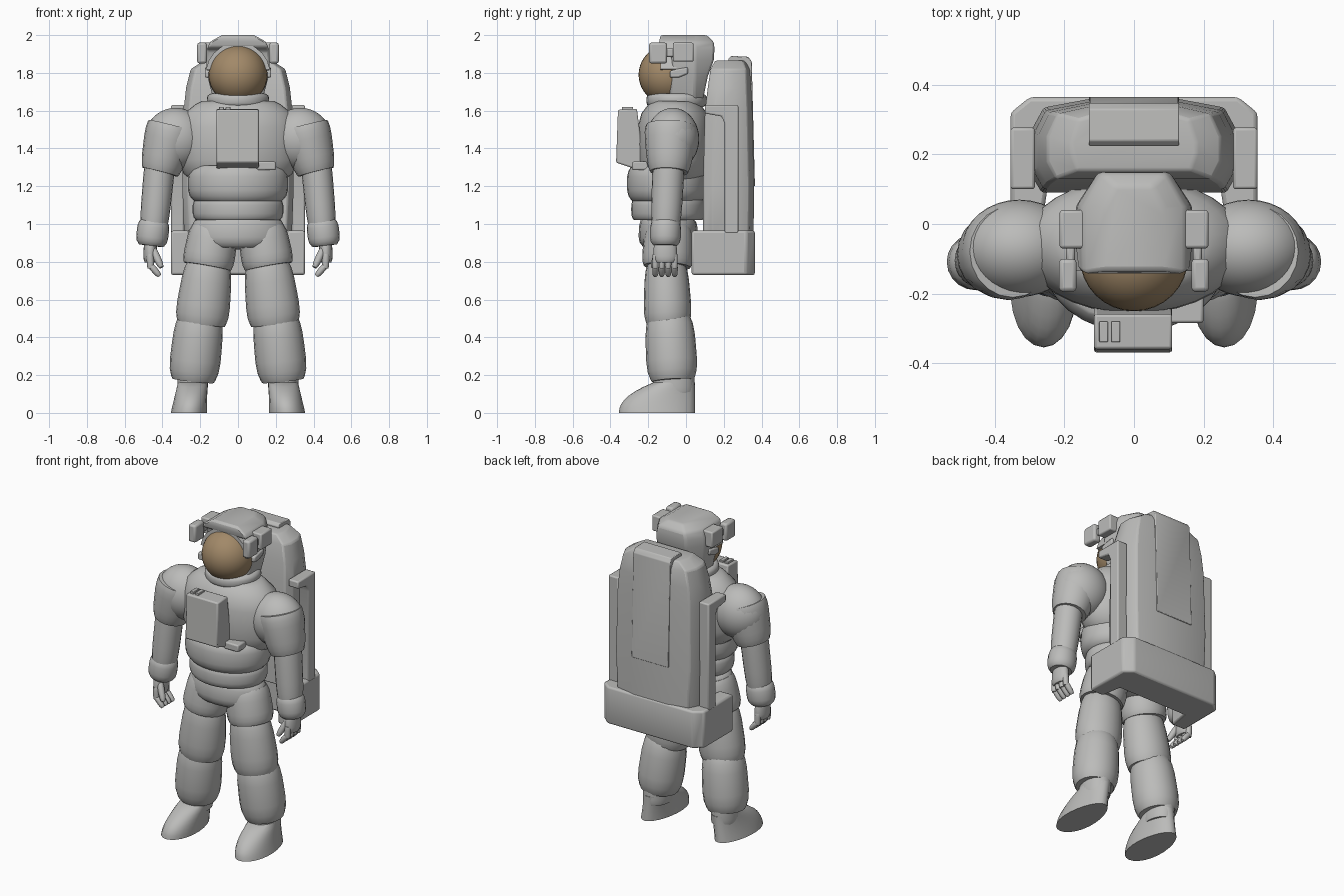
import bpy, bmesh, math
from mathutils import Vector

cube = bpy.data.objects.get("Cube")
if cube:
    bpy.data.objects.remove(cube)


def material(name, rgb):
    m = bpy.data.materials.new(name)
    m.use_nodes = True
    m.diffuse_color = (*rgb, 1)
    m.node_tree.nodes["Principled BSDF"].inputs["Base Color"].default_value = (*rgb, 1)
    return m


suit_grey = material("suit_grey", (.5, .5, .49))
visor_gold = material("visor_gold", (.36, .25, .14))
parts = []


def finish(name, bm, colour=suit_grey, bevel=0):
    bmesh.ops.recalc_face_normals(bm, faces=bm.faces)
    mesh = bpy.data.meshes.new(name)
    bm.to_mesh(mesh)
    bm.free()
    mesh.materials.append(colour)
    ob = bpy.data.objects.new(name, mesh)
    bpy.context.collection.objects.link(ob)
    if bevel:
        modifier = ob.modifiers.new("Bevel", 'BEVEL')
        modifier.width, modifier.segments = bevel, 2
        modifier.limit_method = 'ANGLE'
    parts.append(ob)


def loft(name, rings, bevel=0, side=1):
    """Skin a list of closed rings and cap both ends."""
    bm = bmesh.new()
    loops = [[bm.verts.new((p[0] * side, p[1], p[2])) for p in ring] for ring in rings]
    count = len(loops[0])
    for low, high in zip(loops, loops[1:]):
        for i in range(count):
            j = (i + 1) % count
            bm.faces.new((low[i], low[j], high[j], high[i]))
    bm.faces.new(loops[0])
    bm.faces.new(loops[-1])
    finish(name, bm, bevel=bevel)


def puff(name, low, high, wide, deep, taper=1, soft=.15, side=1, sides=20, steps=8):
    """Padded tube between two points, drawn in at both ends by the amount soft."""
    low, high = Vector(low), Vector(high)
    axis = (high - low).normalized()
    along_y = Vector((0, 1, 0))
    along_y = (along_y - axis * along_y.dot(axis)).normalized()
    across = along_y.cross(axis)
    rings = []
    for step in range(steps + 1):
        t = (1 - math.cos(math.pi * step / steps)) / 2
        size = (1 - soft * abs(2 * t - 1) ** 4) * (1 + (taper - 1) * t)
        turns = [math.tau * k / sides for k in range(sides)]
        rings.append([low.lerp(high, t) + across * wide * size * math.cos(a)
                      + along_y * deep * size * math.sin(a) for a in turns])
    loft(name, rings, side=side)


def ball(name, centre, radii, colour=suit_grey):
    bm = bmesh.new()
    bmesh.ops.create_uvsphere(bm, u_segments=32, v_segments=20, radius=1)
    bmesh.ops.scale(bm, verts=bm.verts, vec=radii)
    bmesh.ops.translate(bm, verts=bm.verts, vec=centre)
    finish(name, bm, colour)


def prism(name, x_range, outline, bevel=.008, side=1):
    """Side outline of (y, z) points pulled across x."""
    loft(name, [[(x, y, z) for y, z in outline] for x in x_range], bevel, side)


def box(name, x_range, y_range, z_range, bevel=.008, side=1):
    (front, back), (bottom, top) = y_range, z_range
    prism(name, x_range, [(front, bottom), (back, bottom), (back, top), (front, top)], bevel, side)


def mirrored(half, z):
    """Level ring from the (x, y) points of its left half."""
    return [(x, y, z) for x, y in half] + [(-x, y, z) for x, y in reversed(half)]


# Torso rolls and collar
puff("hips", (0, -.1, .87), (0, -.09, 1.04), wide=.245, deep=.155, soft=.2)
puff("belt_roll", (0, -.095, 1.02), (0, -.095, 1.135), wide=.24, deep=.195, soft=.08, sides=32)
puff("waist_roll", (0, -.1, 1.12), (0, -.1, 1.31), wide=.265, deep=.212, soft=.14, sides=32)
puff("chest", (0, -.065, 1.2), (0, -.06, 1.65), wide=.32, deep=.195, soft=.4, sides=32)
puff("neck_ring", (0, -.05, 1.62), (0, -.05, 1.69), wide=.165, deep=.16, soft=.12, sides=32)

# Chest control unit
prism("chest_unit", (-.115, .11), [(-.36, 1.605), (-.26, 1.61), (-.22, 1.3), (-.28, 1.295), (-.37, 1.325)])
for i in range(2):
    x = -.1 + i * .035
    box(f"chest_switch_{i}", (x, x + .025), (-.34, -.28), (1.6, 1.62), bevel=.003)
box("chest_flap", (.1, .2), (-.285, -.2), (1.285, 1.33))

for label, side in (("left", 1), ("right", -1)):
    # Arm
    ball(label + "_shoulder", (side * .33, -.07, 1.45), (.165, .14, .165))
    puff(label + "_sleeve", (.412, -.09, 1.275), (.35, -.08, 1.52), wide=.108, deep=.112,
         taper=1.3, soft=.1, side=side)
    puff(label + "_forearm", (.445, -.107, .99), (.41, -.09, 1.36), wide=.077, deep=.08,
         taper=1.08, soft=.08, side=side)
    puff(label + "_cuff", (.46, -.11, .885), (.443, -.107, 1.025), wide=.085, deep=.082,
         soft=.25, side=side)

    # Hand with curled fingers
    puff(label + "_palm", (.464, -.11, .795), (.464, -.11, .91), wide=.038, deep=.066,
         taper=.9, soft=.25, side=side)
    for i in range(4):
        y = -.162 + i * .034
        name = f"{label}_finger_{i}"
        puff(name, (.462, y, .765), (.466, y, .84), wide=.019, deep=.017, side=side, sides=10)
        puff(name + "_tip", (.415, y, .725), (.466, y, .785), wide=.016, deep=.016,
             taper=1.15, soft=.4, side=side, sides=10)
    puff(label + "_thumb", (.405, -.175, .77), (.455, -.14, .875), wide=.018, deep=.018,
         taper=1.2, soft=.4, side=side, sides=10)

    # Leg
    puff(label + "_shorts", (.162, -.1, .775), (.125, -.09, .98), wide=.14, deep=.138,
         taper=.92, soft=.1, side=side)
    puff(label + "_thigh", (.195, -.095, .47), (.155, -.105, .8), wide=.148, deep=.132,
         taper=.85, side=side)
    puff(label + "_shin", (.238, -.07, .17), (.2, -.09, .52), wide=.138, deep=.138,
         taper=.93, soft=.2, side=side)

    # Boot: rings shorten from the toe as they rise
    puff(label + "_boot_shaft", (.24, -.065, .1), (.24, -.065, .22), wide=.08, deep=.11,
         soft=.05, side=side)
    rings = []
    for step in range(8):
        rise = step / 7
        front, back, wide = -.355 + .18 * rise ** 2.2, .048, .096 - .018 * rise
        ring = []
        for k in range(24):
            c, s = math.cos(math.tau * k / 24), math.sin(math.tau * k / 24)
            ring.append((.26 - .02 * rise + wide * c * (1 - .12 * s),
                         (front + back) / 2 + (back - front) / 2 * s, .16 * rise))
        rings.append(ring)
    loft(label + "_boot", rings, side=side)

    # Helmet lamps and ear fitting
    box(label + "_lamp", (.165, .216), (-.195, -.1), (1.85, 1.96), .012, side)
    box(label + "_lamp_housing", (.14, .214), (-.07, .04), (1.86, 1.96), side=side)
    box(label + "_lamp_hinge", (.17, .195), (-.11, -.06), (1.885, 1.93), side=side)
    prism(label + "_ear_fitting", (.14, .176), [(-.085, 1.775), (-.04, 1.775), (.01, 1.795),
          (.01, 1.83), (-.05, 1.82), (-.085, 1.81)], side=side)

    # Pack arm rest
    prism(label + "_pack_arm", (.285, .355), [(.1, 1.63), (.277, 1.63), (.277, .95), (.205, .95),
          (.205, 1.53), (.188, 1.57), (.1, 1.585)], side=side)

# Helmet shell: height, half width, back, front
shell = []
for z, wide, back, front in [(1.66, .13, .09, -.09), (1.78, .162, .115, -.075),
                             (1.87, .168, .148, -.075), (1.92, .165, .15, -.09),
                             (1.935, .16, .15, -.135), (1.965, .148, .147, -.142),
                             (2, .085, .11, -.135)]:
    shell.append(mirrored([(wide, front), (wide, .05), (.62 * wide, back)], z))
loft("helmet_shell", shell, bevel=.012)

# Brim arched over the visor
brim = []
for step in range(11):
    a = math.radians(10 + 16 * step)
    brim.append([(r * math.cos(a), y, 1.79 + r * math.sin(a))
                 for r, y in ((.145, -.05), (.145, -.135), (.172, -.135), (.172, -.05))])
loft("helmet_brim", brim)
ball("visor", (0, -.095, 1.79), (.156, .156, .156), visor_gold)

# Life support pack: height, half width, front, back
body = []
for z, wide, front, back in [(.94, .285, .09, .358), (1.2, .295, .09, .36), (1.6, .288, .1, .352),
                             (1.72, .275, .115, .347), (1.82, .25, .13, .342),
                             (1.865, .18, .155, .325)]:
    body.append(mirrored([(.9 * wide, front), (wide, front + .05), (wide, back - .09),
                          (.88 * wide, back - .025), (.43 * wide, back)], z))
loft("pack_body", body, bevel=.008)
prism("pack_back_panel", (-.13, .13), [(.225, 1.875), (.24, 1.89), (.33, 1.885), (.348, 1.86),
      (.365, 1.2), (.3, 1.2)], bevel=.004)
base = [(.24, .16), (.26, .03), (.355, .03), (.355, .32), (.3, .365)]
loft("pack_base", [mirrored(base, z) for z in (.73, .965)], bevel=.012)

# Smooth shading with crisp edges
bpy.ops.object.select_all(action='DESELECT')
for ob in parts:
    ob.select_set(True)
bpy.context.view_layer.objects.active = parts[0]
bpy.ops.object.shade_smooth_by_angle(angle=math.radians(40))
